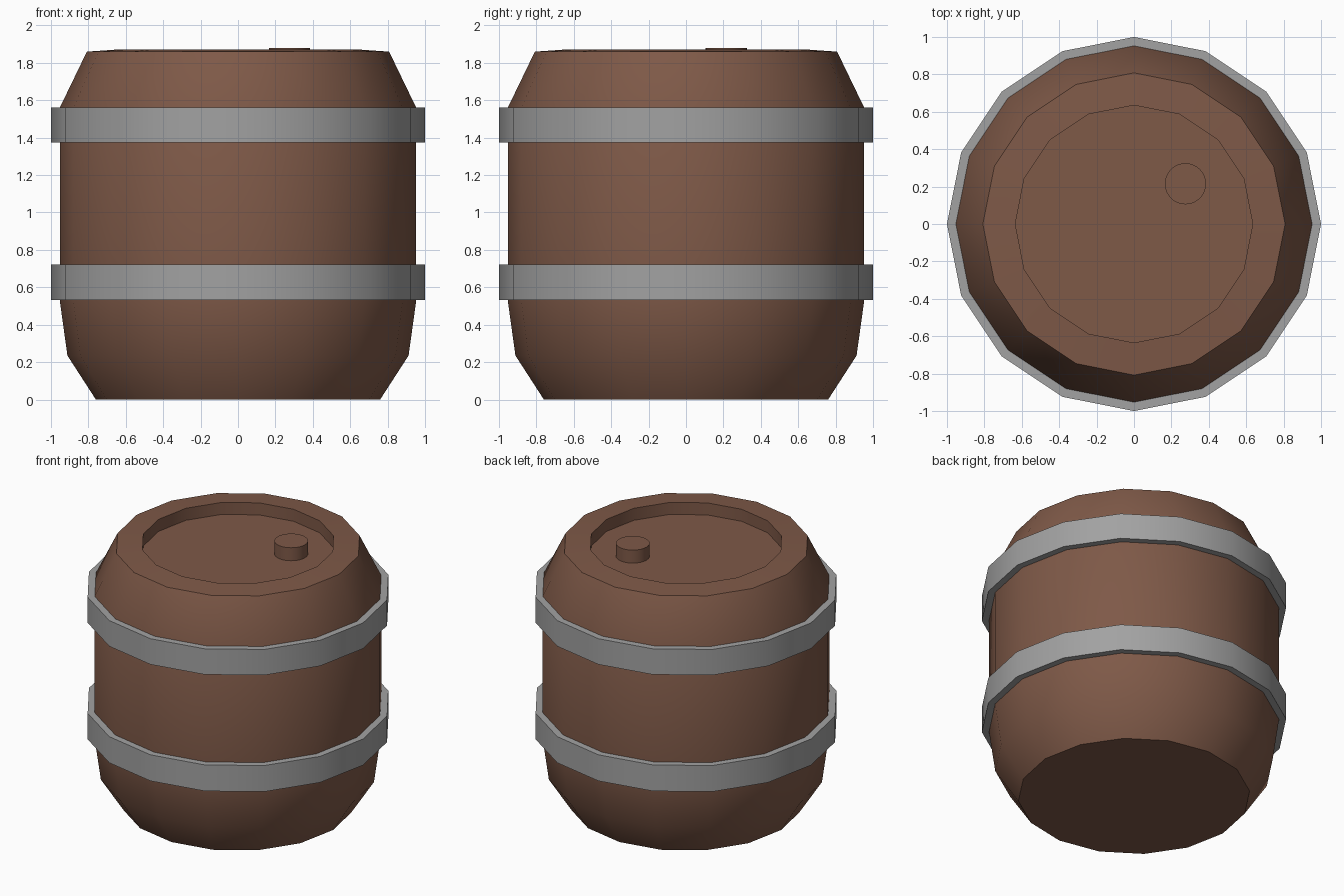
import bpy, math

if "Cube" in bpy.data.objects:
    bpy.data.objects.remove(bpy.data.objects["Cube"])

def material(name, color):
    m = bpy.data.materials.new(name)
    m.diffuse_color = (*color, 1)
    m.use_nodes = True
    m.node_tree.nodes["Principled BSDF"].inputs["Base Color"].default_value = m.diffuse_color
    return m

wood = material("brown_wood", (0.21, 0.10, 0.064))
steel = material("grey_steel", (0.36, 0.36, 0.36))

def lathe(name, profile, mat, sides=16, centre=(0, 0), closed=False):
    """Spin (radius, z) points round z; cap the ends, or join them into a ring."""
    verts = [(centre[0] + r * math.cos(2 * math.pi * i / sides),
              centre[1] + r * math.sin(2 * math.pi * i / sides), z)
             for r, z in profile for i in range(sides)]
    n = len(profile)
    faces = []
    for k in range(n if closed else n - 1):
        a, b = k * sides, ((k + 1) % n) * sides
        for i in range(sides):
            j = (i + 1) % sides
            faces.append((a + i, a + j, b + j, b + i))
    if not closed:
        faces.append(tuple(reversed(range(sides))))
        faces.append(tuple((n - 1) * sides + i for i in range(sides)))
    mesh = bpy.data.meshes.new(name)
    mesh.from_pydata(verts, [], faces)
    mesh.materials.append(mat)
    ob = bpy.data.objects.new(name, mesh)
    bpy.context.collection.objects.link(ob)
    bpy.ops.object.select_all(action='DESELECT')
    ob.select_set(True)
    bpy.context.view_layer.objects.active = ob
    bpy.ops.object.shade_smooth_by_angle(angle=math.radians(30))
    return ob

# Barrel body with a recessed lid
lathe("barrel_body", [(0.76, 0), (0.912, 0.235), (0.953, 0.53), (0.953, 1.56),
                      (0.808, 1.86), (0.635, 1.872), (0.635, 1.785)], wood)

# Metal hoops
for name, z0, z1 in (("lower_hoop", 0.533, 0.722), ("upper_hoop", 1.375, 1.561)):
    lathe(name, [(0.945, z0), (1.0, z0), (1.0, z1), (0.945, z1)], steel, closed=True)

# Bung on the lid
lathe("bung", [(0.11, 1.78), (0.11, 1.879)], wood, sides=32, centre=(0.275, 0.215))
